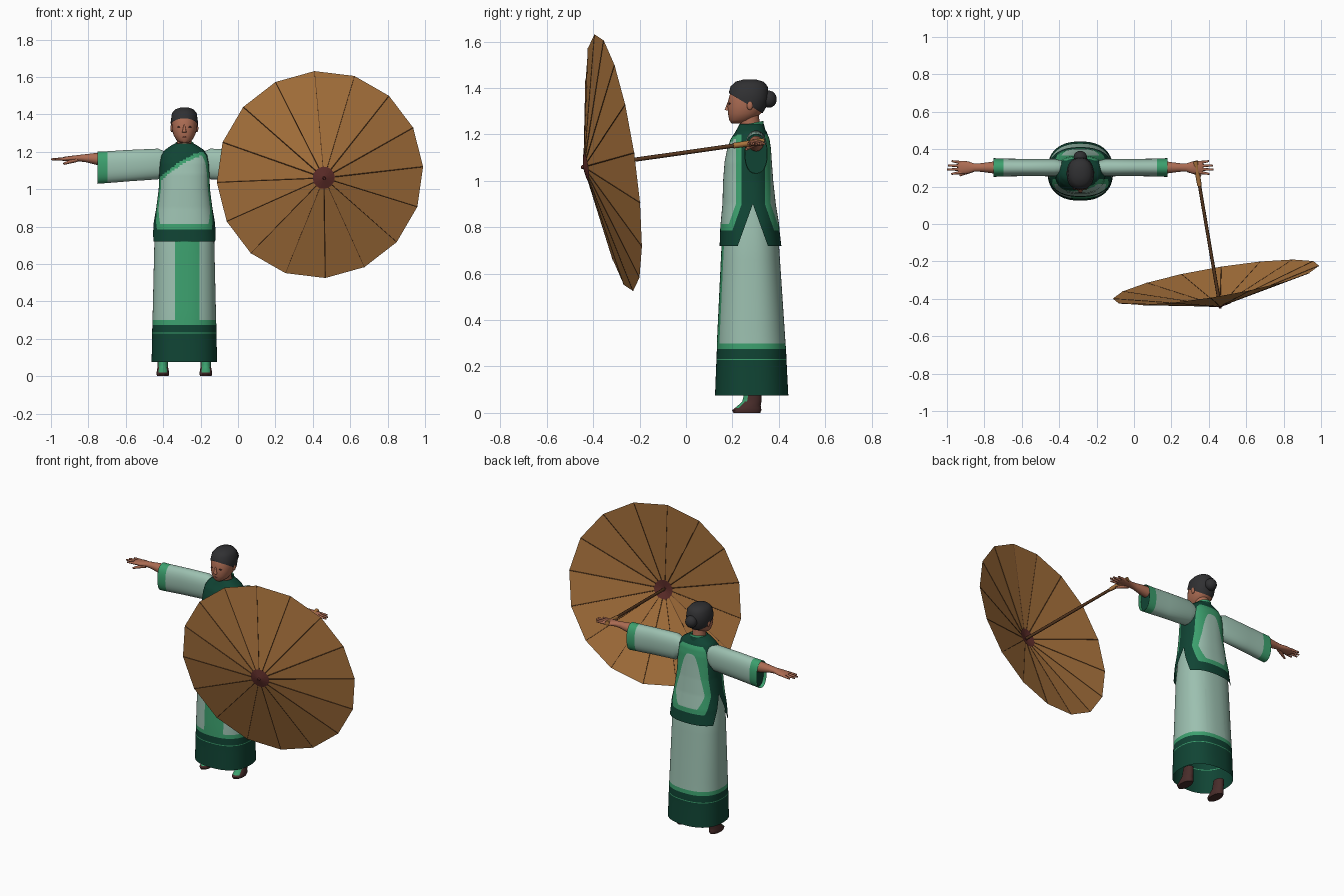
import bpy, bmesh
from math import sin, cos, pi, hypot, radians
from mathutils import Vector, Matrix

if "Cube" in bpy.data.objects:
    bpy.data.objects.remove(bpy.data.objects["Cube"])

XC, YC = -0.287, 0.28


def material(name, rgb):
    lin = [((c / 255 + 0.055) / 1.055) ** 2.4 for c in rgb] + [1]
    m = bpy.data.materials.new(name)
    m.use_nodes = True
    m.diffuse_color = lin
    m.node_tree.nodes["Principled BSDF"].inputs["Base Color"].default_value = lin
    return m


PALE = material("pale jade", (156, 192, 176))
MID = material("mid green", (60, 160, 110))
DARK = material("dark green", (16, 68, 52))
SKIN = material("skin", (172, 108, 83))
HAIR = material("black hair", (48, 48, 50))
SHOE = material("shoe brown", (72, 44, 42))
PAPER = material("oiled paper", (172, 117, 62))
HUB = material("hub red brown", (96, 46, 42))
WOOD = material("dark wood", (88, 56, 32))


def finish(bm, name, mats, rule=None, angle=50):
    """Turn a bmesh into an object; rule picks a material per face."""
    bmesh.ops.recalc_face_normals(bm, faces=bm.faces)
    if rule:
        for f in bm.faces:
            f.material_index = rule(f.calc_center_median(), f.normal)
    me = bpy.data.meshes.new(name)
    bm.to_mesh(me)
    bm.free()
    ob = bpy.data.objects.new(name, me)
    bpy.context.collection.objects.link(ob)
    for m in mats:
        me.materials.append(m)
    if angle:
        bpy.ops.object.select_all(action='DESELECT')
        ob.select_set(True)
        bpy.context.view_layer.objects.active = ob
        bpy.ops.object.shade_smooth_by_angle(angle=radians(angle))
    return ob


def loft(rows, place, n=32, power=2.0, step=None, caps=True):
    """Rings of (t, centre, radius a, radius b) bridged into a skin."""
    if step:
        fine = []
        for a, b in zip(rows, rows[1:]):
            k = max(1, round((b[0] - a[0]) / step))
            fine += [[p + (q - p) * i / k for p, q in zip(a, b)] for i in range(k)]
        rows = fine + [rows[-1]]
    bm = bmesh.new()
    rings = []
    for t, c, ra, rb in rows:
        ring = []
        for i in range(n):
            u, v = cos(2 * pi * i / n), sin(2 * pi * i / n)
            k = (abs(u) ** power + abs(v) ** power) ** (-1 / power)
            ring.append(bm.verts.new(place(t, c, ra * u * k, rb * v * k)))
        rings.append(ring)
    for r, s in zip(rings, rings[1:]):
        for i in range(n):
            j = (i + 1) % n
            bm.faces.new((r[i], r[j], s[j], s[i]))
    if caps:
        bm.faces.new(rings[0])
        bm.faces.new(rings[-1])
    return bm


def upright(t, c, u, v):
    return (XC + u, c + v, t)


def cut(bm, co, no):
    geom = bm.verts[:] + bm.edges[:] + bm.faces[:]
    bmesh.ops.bisect_plane(bm, geom=geom, dist=1e-5, plane_co=co, plane_no=no)


def rod(name, p, q, r1, r2, mat, n=8):
    p, q = Vector(p), Vector(q)
    bm = bmesh.new()
    m = Matrix.Translation((p + q) / 2) @ (q - p).to_track_quat('Z', 'Y').to_matrix().to_4x4()
    bmesh.ops.create_cone(bm, cap_ends=True, segments=n, radius1=r1, radius2=r2,
                          depth=(q - p).length, matrix=m)
    return finish(bm, name, [mat])


def ball(name, co, size, mat):
    bm = bmesh.new()
    bmesh.ops.create_uvsphere(bm, u_segments=20, v_segments=12, radius=1,
                              matrix=Matrix.Translation(co) @ Matrix.Diagonal((*size, 1)))
    return finish(bm, name, [mat])


# Skirt with dark border and a green front panel
bm = loft([(.075, .283, .175, .158), (.228, .282, .172, .151), (.233, .282, .172, .151),
           (.275, .282, .171, .149), (.3, .281, .170, .148), (.72, .277, .160, .124),
           (.92, .273, .138, .104)], upright, n=64, power=2.4, step=.06, caps=False)
for x in (-.05, .08):
    cut(bm, (XC + x, 0, 0), (1, 0, 0))


def skirt_rule(c, n):
    if c.z < .275:
        return 1 if .228 < c.z < .233 else 2
    panel = c.y < YC and -.05 < c.x - XC < .08
    return 1 if c.z < .3 or panel else 0


finish(bm, "skirt", [PALE, MID, DARK], skirt_rule)

# Blouse with slit sides, border bands and a diagonal lapel
bm = loft([(.72, .278, .174, .133), (.785, .275, .168, .128), (.815, .275, .165, .126),
           (.9, .272, .150, .115), (1.0, .268, .137, .108), (1.08, .268, .134, .102),
           (1.14, .272, .131, .094), (1.18, .276, .123, .084), (1.21, .280, .104, .068),
           (1.235, .280, .068, .054), (1.245, .28, .048, .05)],
          upright, n=96, power=2.4, step=.01, caps=False)
for s in (-1, 1):
    cut(bm, (0, .288, .9), (0, 1, s * .36))
    for w in (.05, .075):
        cut(bm, (0, .29 + s * w, .9), (0, 1, s * .35))
        cut(bm, (0, .29 + s * w, .9), (0, 1, 0))
slit = [f for f in bm.faces if abs(f.calc_center_median().y - .288)
        < (.9 - f.calc_center_median().z) * .36]
bmesh.ops.delete(bm, geom=slit, context='FACES')


def blouse_rule(c, n):
    x, side = c.x - XC, abs(c.y - .29) - max(0, .9 - c.z) * .35
    lapel = 1.16 + .57 * x - 1.3 * x * x
    front = c.y < .26
    if c.z < .785 or side < .05 or (front and c.z > lapel) or c.z > 1.2:
        return 2
    if c.z < .815 or side < .075 or (front and c.z > lapel - .022) or c.z > 1.185:
        return 1
    return 0


finish(bm, "blouse", [PALE, MID, DARK], blouse_rule)

# Standing collar, rising toward the back
bm = loft([(1.2, .282, .062, .062), (1.235, .281, .05, .054), (1.248, .281, .048, .053)],
          lambda t, c, u, v: (XC + u, c + v, t + .2 * v), caps=False)
finish(bm, "collar", [DARK, MID], lambda c, n: int(c.z - .2 * (c.y - .281) > 1.236))

# Arms, mirrored about the body
for s, side in ((-1, "right"), (1, "left")):
    def along(t, c, u, v, s=s):
        return (XC + s * t, .302 + u, c + v)

    bm = loft([(.09, 1.145, .035, .05), (.14, 1.135, .047, .082), (.3, 1.126, .046, .084),
               (.41, 1.118, .048, .085), (.465, 1.115, .05, .086)], along, power=2.3, caps=False)
    finish(bm, side + "_sleeve", [PALE, MID], lambda c, n: int(abs(c.x - XC) > .41))
    bm = loft([(.44, 1.116, .048, .084), (.445, 1.116, .048, .084)], along, power=2.3)
    finish(bm, side + "_sleeve_lining", [DARK])
    bm = loft([(.42, 1.158, .033, .034), (.47, 1.162, .031, .032), (.53, 1.166, .023, .021),
               (.565, 1.166, .021, .017), (.6, 1.164, .033, .015), (.64, 1.162, .036, .012),
               (.655, 1.161, .032, .008)], along, n=20)
    finish(bm, side + "_hand", [SKIN])
    for i, tip in enumerate((.69, .712, .708, .688)):
        y = .302 + (i - 1.5) * .017
        rod(f"{side}_finger_{i}", (XC + s * .635, y, 1.162),
            (XC + s * tip, y + (i - 1.5) * .006, 1.16), .0095, .005, SKIN)
    rod(side + "_thumb", (XC + s * .575, .29, 1.158), (XC + s * .645, .26, 1.136), .013, .006, SKIN)

    # Slippers
    bm = loft([(0, .262, .03, .058), (.012, .262, .034, .063), (.03, .272, .032, .05),
               (.05, .284, .028, .041), (.1, .29, .027, .036)],
              lambda t, c, u, v, s=s: (XC + s * .115 + u, c + v, t), n=24, step=.01)
    finish(bm, side + "_slipper", [SHOE, MID],
           lambda c, n: int(c.z > .02 and n.y < -.45))

    # Ears and eyes
    ball(side + "_ear", (XC + s * .067, .275, 1.325), (.008, .013, .02), SKIN)
    ball(side + "_eye", (XC + s * .027, .189, 1.333), (.012, .005, .004), SHOE)

# Neck, head, nose
finish(loft([(1.19, .288, .042, .045), (1.25, .274, .039, .042), (1.3, .27, .04, .045)], upright),
       "neck", [SKIN])
skull = [(1.248, .222, .02, .026), (1.262, .236, .042, .05), (1.29, .252, .058, .071),
         (1.32, .26, .066, .081), (1.36, .268, .068, .083), (1.4, .272, .061, .074),
         (1.42, .274, .044, .055), (1.43, .275, .015, .02)]
finish(loft(skull, upright, power=2.2), "head", [SKIN])
rod("nose", (XC, .186, 1.345), (XC, .178, 1.303), .004, .012, SKIN)
ball("lips", (XC, .189, 1.279), (.017, .007, .005), HUB)

# Hair cap trimmed along a sloping hairline, with a bun
cap = [(z + .007 * (z > 1.39), c, a + .005, b + .006) for z, c, a, b in skull]
bm = loft(cap, upright, power=2.2)
geom = bm.verts[:] + bm.edges[:] + bm.faces[:]
bmesh.ops.bisect_plane(bm, geom=geom, plane_co=(0, .19, 1.375), plane_no=(0, .6, 1),
                       clear_inner=True)
finish(bm, "hair", [HAIR])
ball("hair_bun", (XC, .357, 1.352), (.036, .034, .037), HAIR)

# Parasol frame: origin at the tip, local z along the shaft
TIP = Vector((.46, -.44, 1.06))
D = Vector((.17, -1, -.142)).normalized()
U = (Vector((1, 0, 0)) - D * D.x).normalized()
V = D.cross(U)
R, H, N = .56, .132, 16


def spot(r, k, z=0):
    a = radians(3) + 2 * pi * k / N
    return TIP + (U * cos(a) + V * sin(a)) * r + D * (z - H * r / R)


def canopy(name, r, z, mat):
    bm = bmesh.new()
    top = bm.verts.new(spot(0, 0, z))
    rim = [bm.verts.new(spot(r, k, z)) for k in range(N)]
    for k in range(N):
        bm.faces.new((top, rim[k], rim[(k + 1) % N]))
    finish(bm, name, [mat], angle=0)


canopy("parasol_canopy", R, 0, PAPER)
canopy("hub_outside", .06, .005, HUB)
canopy("hub_inside", .06, -.005, HUB)
for k in range(N):
    rod(f"parasol_rib_{k}", spot(.05, k), spot(R, k), .0024, .0018, WOOD, 4)
rod("parasol_tip", TIP - D * .01, TIP + D * .012, .014, .006, HUB)
rod("parasol_shaft", TIP, TIP - D * .79, .009, .009, WOOD)
rod("parasol_grip", TIP - D * .66, TIP - D * .795, .012, .014, PAPER)
